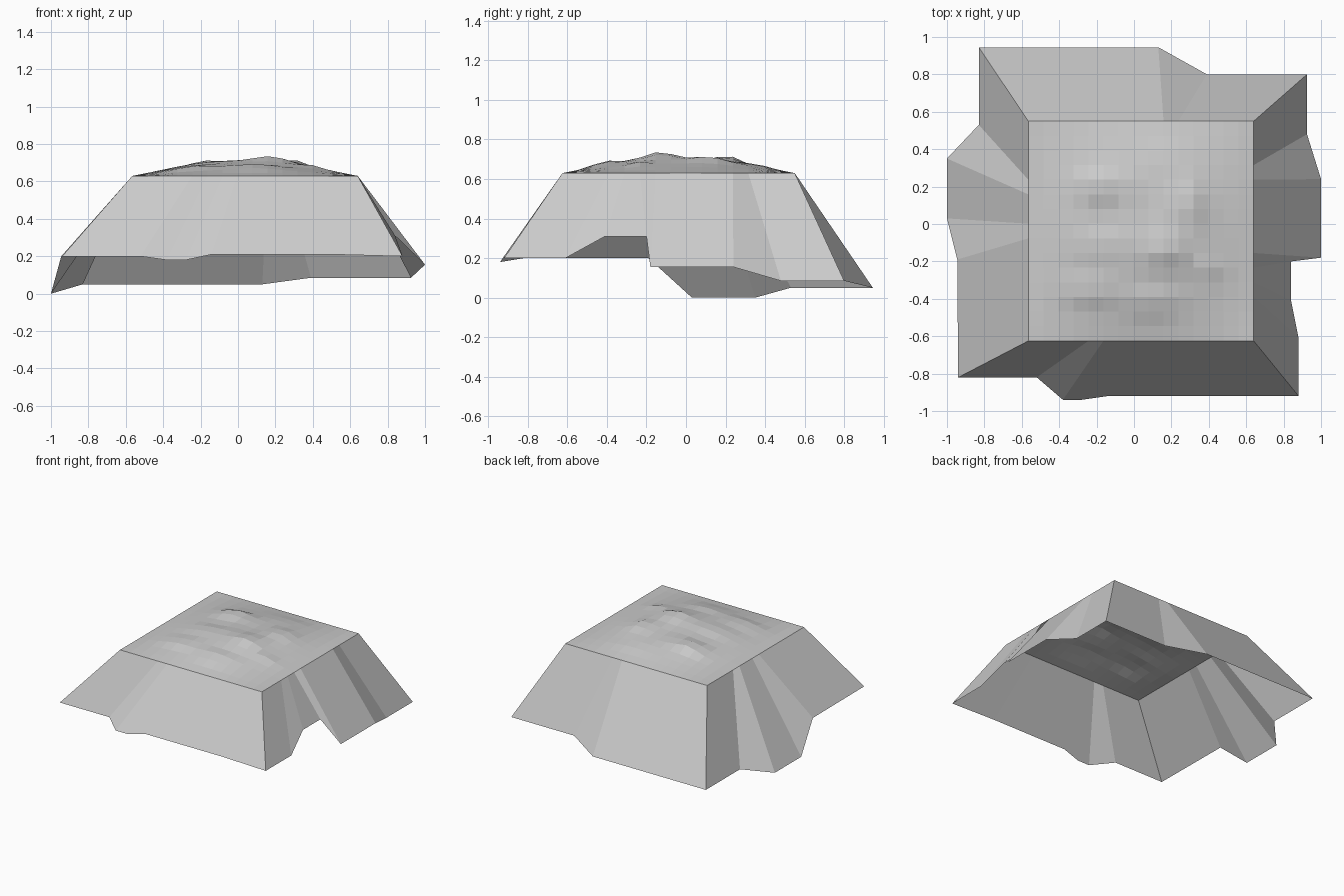
import bpy
from math import sin, pi, exp

N = 15
X0, X1, Y0, Y1, RIM = -0.565, 0.64, -0.625, 0.55, 0.63


def make(name, verts, faces):
    mesh = bpy.data.meshes.new(name)
    mesh.from_pydata(verts, [], faces)
    ob = bpy.data.objects.new(name, mesh)
    bpy.context.collection.objects.link(ob)
    return ob


def rim_xy(i, j):
    return X0 + (X1 - X0) * i / N, Y0 + (Y1 - Y0) * j / N


# Bumps on the plateau: x, y, radius x, radius y, height
BUMPS = [(0.18, -0.14, 0.12, 0.09, 0.032), (-0.18, 0.21, 0.11, 0.07, 0.036),
         (0.30, 0.12, 0.08, 0.12, 0.028), (-0.25, -0.36, 0.15, 0.06, 0.020),
         (0.10, -0.42, 0.14, 0.06, 0.020), (-0.15, 0.03, 0.12, 0.07, -0.014),
         (0.08, 0.08, 0.08, 0.12, -0.012), (-0.20, -0.12, 0.13, 0.06, 0.008),
         (0.40, -0.24, 0.08, 0.06, 0.016), (0.20, 0.36, 0.13, 0.06, 0.010)]


def height(i, j):
    x, y = rim_xy(i, j)
    edge = sin(pi * i / N) * sin(pi * j / N)
    h = 0.083 * max(edge, 0) ** 1.05
    for bx, by, rx, ry, k in BUMPS:
        h += k * min(1, 2.5 * max(edge, 0)) * exp(-((x - bx) / rx) ** 2 - ((y - by) / ry) ** 2)
    return RIM + h


# Bumpy flat-shaded plateau
verts = [(*rim_xy(i, j), height(i, j)) for j in range(N + 1) for i in range(N + 1)]
W = N + 1
faces = [(j * W + i, j * W + i + 1, (j + 1) * W + i + 1, (j + 1) * W + i)
         for j in range(N) for i in range(N)]
make("rocky_plateau", verts, faces)

# Flared skirt: lower edge x, y, z and matching rim grid position i, j
OUTLINE = [
    (-0.94, -0.82, 0.20, 0, 0), (-0.52, -0.82, 0.20, 4, 0), (-0.38, -0.94, 0.18, 5, 0),
    (-0.28, -0.94, 0.18, 6, 0), (-0.14, -0.92, 0.21, 7, 0), (0.50, -0.92, 0.21, 12, 0),
    (0.88, -0.92, 0.20, 15, 0), (0.88, -0.61, 0.20, 15, 3), (0.84, -0.41, 0.31, 15, 4),
    (0.84, -0.20, 0.31, 15, 5), (1.00, -0.18, 0.155, 15, 6), (1.00, 0.24, 0.155, 15, 11),
    (0.925, 0.48, 0.085, 15, 12), (0.925, 0.80, 0.085, 15, 15), (0.39, 0.80, 0.085, 10, 15),
    (0.13, 0.945, 0.05, 9, 15), (-0.83, 0.945, 0.05, 0, 15), (-0.83, 0.53, 0.05, 0, 11),
    (-1.00, 0.35, 0.00, 0, 10), (-1.00, 0.03, 0.00, 0, 8), (-0.945, -0.19, 0.20, 0, 7)]
n = len(OUTLINE)
verts = [p[:3] for p in OUTLINE] + [(*rim_xy(p[3], p[4]), RIM) for p in OUTLINE]
faces = [(k, (k + 1) % n, n + (k + 1) % n, n + k) for k in range(n)]
make("cliff_skirt", verts, faces)
